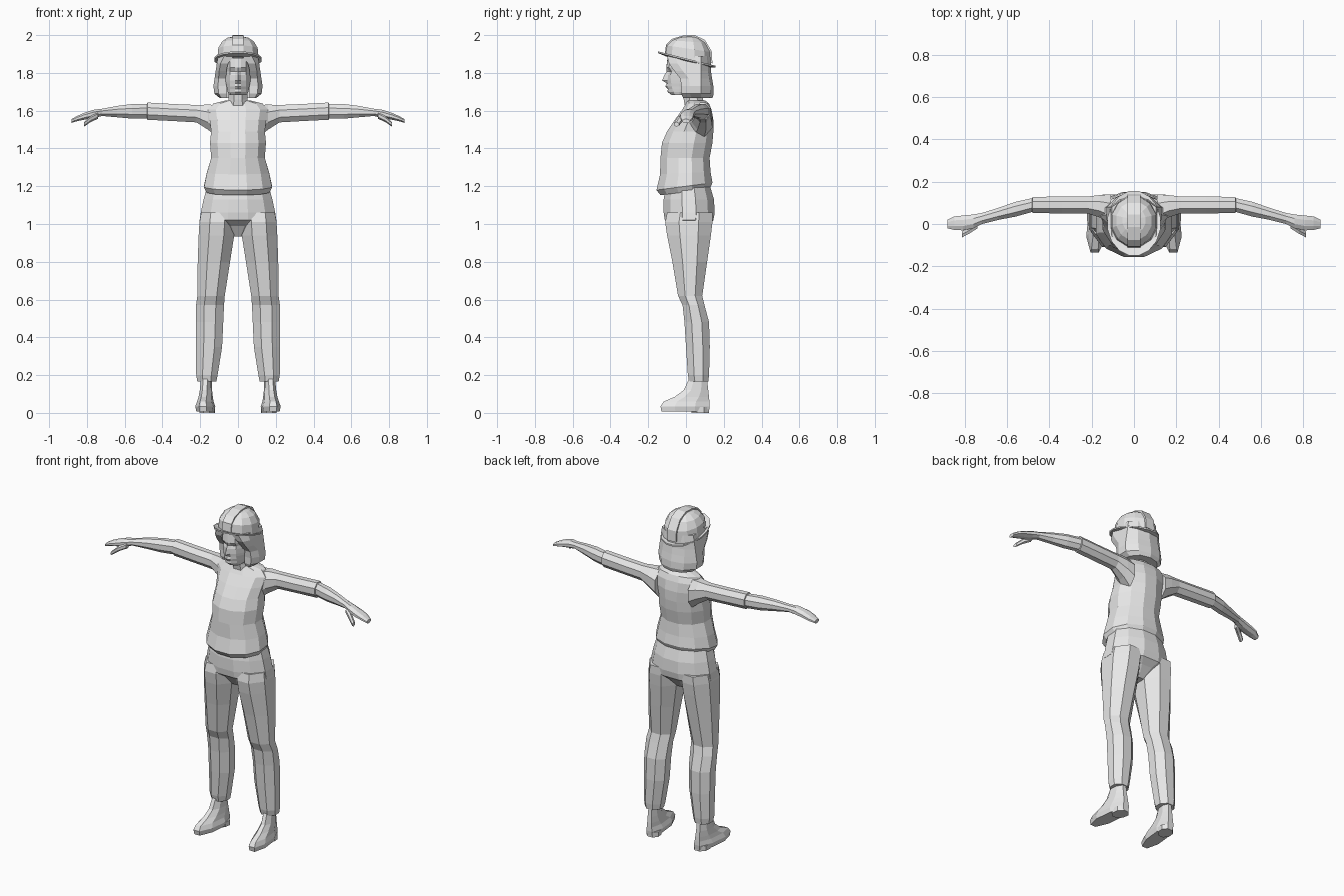
import bpy, bmesh, math

grey = bpy.data.materials.new("plain_grey")
grey.diffuse_color = (0.8, 0.8, 0.8, 1)


def oval(u0, u1, v0, v1, n):
    """Flat-sided polygon filling a box."""
    k = 1 / math.cos(math.pi / n)
    pts = []
    for i in range(n):
        t = 2 * math.pi * (i + 0.5) / n
        pts.append(((u0 + u1) / 2 + (u1 - u0) / 2 * k * math.cos(t),
                    (v0 + v1) / 2 + (v1 - v0) / 2 * k * math.sin(t)))
    return pts


def loft(name, rings, mirror=False, closed=False):
    """Skin a list of equal rings; cap the ends unless closed in a loop."""
    bm = bmesh.new()
    vs = [[bm.verts.new(p) for p in r] for r in rings]
    n = len(vs[0])
    pairs = list(zip(vs, vs[1:]))
    if closed:
        pairs.append((vs[-1], vs[0]))
    else:
        bm.faces.new(vs[0])
        bm.faces.new(vs[-1])
    for a, b in pairs:
        for i in range(n):
            j = (i + 1) % n
            bm.faces.new((a[i], a[j], b[j], b[i]))
    bmesh.ops.recalc_face_normals(bm, faces=bm.faces)
    me = bpy.data.meshes.new(name)
    bm.to_mesh(me)
    bm.free()
    me.materials.append(grey)
    ob = bpy.data.objects.new(name, me)
    bpy.context.collection.objects.link(ob)
    if mirror:
        ob.modifiers.new("mirror", 'MIRROR')
    return ob


def level(z, x0, x1, y0, y1, n, slope=0.0, lean=0.0):
    """Horizontal ring, optionally tilted front to back or leaning sideways."""
    return [(x + lean * y, y, z + slope * y) for x, y in oval(x0, x1, y0, y1, n)]


def body(name, rows, n=12, **kw):
    return loft(name, [level(z, -h, h, a, b, n, s) for z, h, a, b, s in rows], **kw)


# Shirt: z, half width, front, back, tilt
body("shirt", [
    (1.17, .165, -.135, .125, .13), (1.20, .18, -.156, .14, .13),
    (1.27, .165, -.137, .13, .05), (1.35, .142, -.135, .125, 0),
    (1.43, .148, -.127, .14, 0), (1.49, .142, -.10, .145, 0),
    (1.55, .15, -.06, .145, 0), (1.605, .16, -.02, .135, 0),
    (1.638, .13, 0, .122, 0), (1.655, .06, 0, .10, 0)])

# Pelvis with a narrow gusset between the legs
body("pelvis", [
    (1.21, .16, -.105, .125, 0), (1.13, .182, -.118, .148, 0),
    (1.06, .197, -.118, .152, 0), (1.02, .203, -.112, .145, 0),
    (.99, .13, -.07, .11, 0), (.935, .05, -.03, .06, 0)])

# Trouser legs: z, inner, outer, front, back
legs = [(1.06, .02, .195, -.10, .14), (1.01, .016, .204, -.11, .14),
        (.94, .02, .208, -.10, .132), (.80, .042, .213, -.072, .112),
        (.62, .07, .215, -.042, .086), (.57, .074, .222, -.018, .098),
        (.48, .078, .222, -.008, .122), (.35, .084, .222, 0, .126),
        (.20, .108, .221, .01, .122), (.165, .115, .215, .018, .118)]
loft("trouser_leg", [level(*r, 8) for r in legs], mirror=True)

# Shoes with separate heels
shoe = [(.008, .13, .215, -.13, .122), (.035, .125, .22, -.135, .125),
        (.06, .135, .212, -.118, .124), (.085, .14, .208, -.06, .122),
        (.12, .145, .205, -.012, .118), (.19, .148, .2, .02, .11)]
loft("shoe", [level(*r, 8, 0, -.1) for r in shoe], mirror=True)
loft("shoe_heel", [level(z, .13, .21, .03, .122, 8, 0, -.1) for z in (0, .03)],
     mirror=True)

# Arms with a sleeve edge at the elbow: x, front, back, bottom, top
arms = [(.11, -.005, .14, 1.46, 1.63), (.16, .03, .137, 1.50, 1.632),
        (.22, .05, .13, 1.538, 1.63), (.34, .05, .13, 1.545, 1.635),
        (.48, .052, .128, 1.552, 1.643), (.482, .057, .122, 1.558, 1.636),
        (.56, .035, .105, 1.558, 1.635), (.64, .02, .077, 1.565, 1.625),
        (.72, 0, .052, 1.572, 1.61), (.76, -.02, .045, 1.562, 1.606),
        (.81, -.03, .04, 1.553, 1.59), (.85, -.028, .036, 1.545, 1.573),
        (.882, -.02, .02, 1.535, 1.555)]
thumb = [(.74, -.02, .01, 1.56, 1.59), (.78, -.046, -.015, 1.542, 1.57),
         (.815, -.064, -.036, 1.517, 1.538)]
for name, rows, n in (("arm", arms, 8), ("thumb", thumb, 6)):
    loft(name, [[(x, y, z) for y, z in oval(a, b, c, d, n)]
                for x, a, b, c, d in rows], mirror=True)

# Neck
body("neck", [(1.62, .062, -.005, .105, 0), (1.66, .05, -.012, .09, 0),
              (1.74, .05, -.02, .08, 0)], 8)

# Head: z, half width, y at the centre line, beside the nose and at the cheek
face = [(1.682, .045, -.075, -.072, -.055), (1.70, .055, -.098, -.092, -.068),
        (1.715, .058, -.096, -.092, -.072), (1.728, .06, -.110, -.098, -.075),
        (1.745, .064, -.102, -.096, -.078), (1.76, .066, -.127, -.098, -.08),
        (1.79, .068, -.113, -.094, -.082), (1.808, .07, -.102, -.088, -.076),
        (1.828, .072, -.104, -.102, -.09), (1.88, .072, -.098, -.096, -.084)]
rings = []
for z, h, c, s, k in face:
    half = [(.016, s), (.042, k), (h, -.035), (h, .04), (.04, .08)]
    rings.append([(0, c, z)] + [(x, y, z) for x, y in half]
                 + [(-x, y, z) for x, y in reversed(half)])
loft("head", rings)

# Bobbed hair: z, inner edge, half width, front, back
bob = [(1.668, .06, .098, -.015, .14), (1.69, .06, .125, -.025, .147),
       (1.73, .062, .13, -.025, .145), (1.77, .062, .124, -.03, .138),
       (1.81, .062, .118, -.062, .132), (1.85, .052, .112, -.09, .13),
       (1.89, .02, .105, -.10, .125)]
loft("hair", [[(i, f, z), ((i + h) / 2 + .01, f, z), (h, f + .045, z),
               (h, .08, z), (h * .6, b - .015, z), (0, b, z),
               (0, .07, z), (i, .05, z)] for z, i, h, f, b in bob], mirror=True)

# Helmet dome, tilted brim and raised centre ridge
body("helmet_dome", [
    (1.865, .11, -.108, .132, -.25), (1.93, .104, -.102, .128, -.15),
    (1.967, .083, -.075, .105, -.08), (1.986, .055, -.04, .075, -.05),
    (1.993, .025, -.01, .05, 0)])
body("helmet_brim", [
    (1.870, .10, -.10, .12, -.25), (1.877, .125, -.148, .155, -.25),
    (1.868, .125, -.148, .155, -.25), (1.860, .10, -.10, .12, -.25)],
    16, closed=True)
ridge = [(-.112, 1.9), (-.106, 1.948), (-.075, 1.98), (-.015, 1.998),
         (.045, 2.0), (.1, 1.975), (.136, 1.915), (.14, 1.85)]
loft("helmet_ridge", [
    [(-.03, y, z), (.03, y, z)]
    + [(x, .01 + (y - .01) * .85, 1.9 + (z - 1.9) * .85) for x in (.03, -.03)]
    for y, z in ridge])
